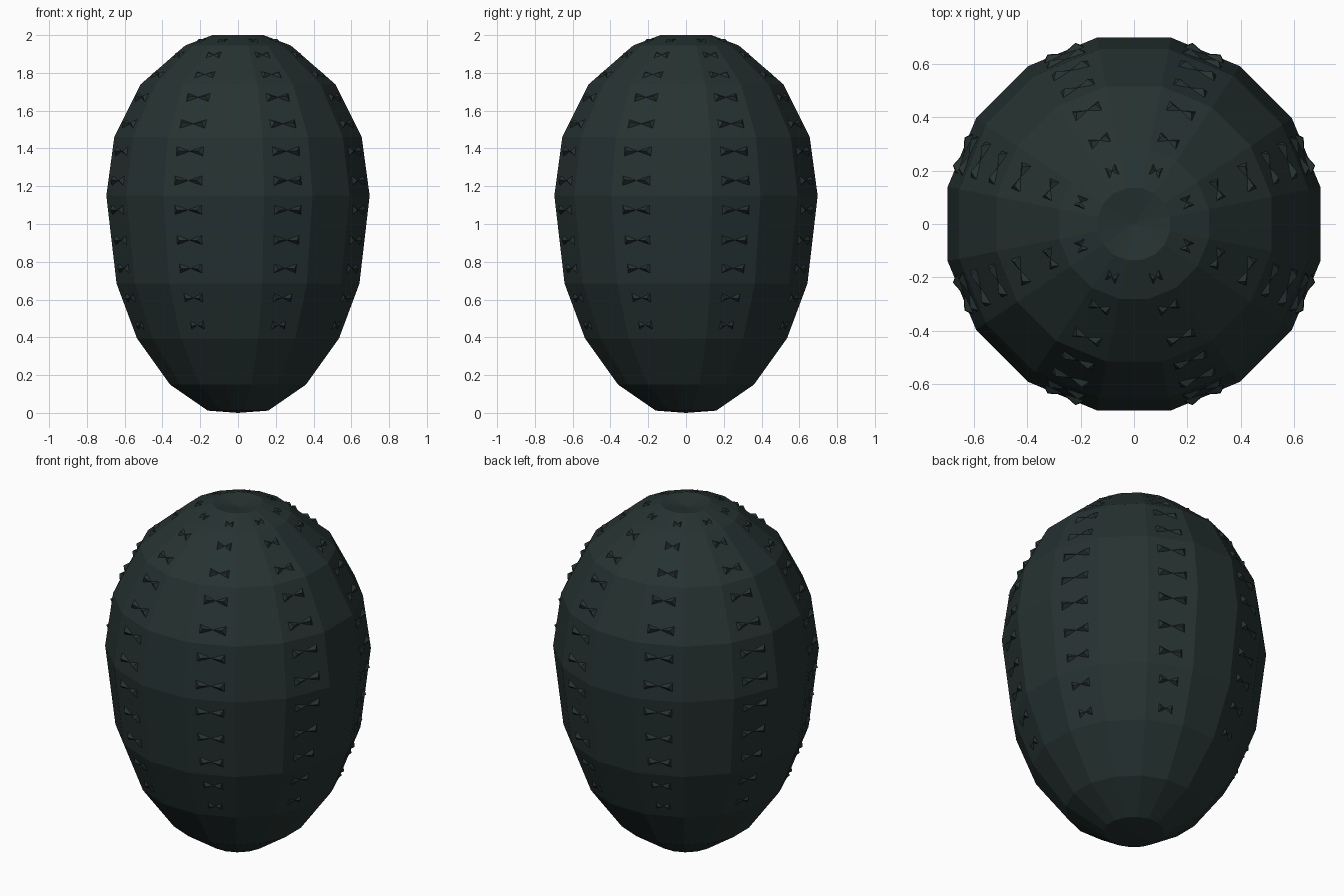
import bpy
import bmesh
import math
from mathutils import Matrix, Vector

SIDES = 16
STEP = 2 * math.pi / SIDES

cube = bpy.data.objects.get("Cube")
if cube:
    bpy.data.objects.remove(cube, do_unlink=True)

# Single dark green skin colour
skin = bpy.data.materials.new("dark_green_skin")
skin.use_nodes = True
colour = (0.019, 0.032, 0.031, 1)
skin.diffuse_color = colour
bsdf = skin.node_tree.nodes["Principled BSDF"]
bsdf.inputs["Base Color"].default_value = colour
bsdf.inputs["Roughness"].default_value = 0.8

# Distance from axis to flat side, and height
profile = [(0.16, 0.012), (0.36, 0.15), (0.535, 0.395), (0.643, 0.685),
           (0.697, 1.15), (0.655, 1.46), (0.515, 1.74), (0.28, 1.945),
           (0.135, 2.0)]


def make_object(name, bm):
    bmesh.ops.recalc_face_normals(bm, faces=bm.faces)
    mesh = bpy.data.meshes.new(name)
    bm.to_mesh(mesh)
    bm.free()
    mesh.materials.append(skin)
    obj = bpy.data.objects.new(name, mesh)
    bpy.context.collection.objects.link(obj)
    return obj


# Body: faceted egg with a shallow dimple on top
bm = bmesh.new()
rings = []
for flat, z in profile:
    r = flat / math.cos(STEP / 2)
    rings.append([bm.verts.new((r * math.cos((k + 0.5) * STEP),
                                r * math.sin((k + 0.5) * STEP), z))
                  for k in range(SIDES)])
for low, high in zip(rings, rings[1:]):
    for k in range(SIDES):
        n = (k + 1) % SIDES
        bm.faces.new((low[k], low[n], high[n], high[k]))
for ring, z in ((rings[0], 0.0), (rings[-1], 1.975)):
    centre = bm.verts.new((0, 0, z))
    for k in range(SIDES):
        bm.faces.new((ring[k], ring[(k + 1) % SIDES], centre))
make_object("egg_body", bm)


def surface(z):
    """Point and slope direction of the side at a height."""
    for (r0, z0), (r1, z1) in zip(profile, profile[1:]):
        if z0 <= z <= z1:
            t = (z - z0) / (z1 - z0)
            return r0 + t * (r1 - r0), Vector((r1 - r0, 0, z1 - z0)).normalized()


def add_scale(bm, matrix, width, height, lift):
    """Bow-tie bump: two low pyramids meeting at the middle."""
    for side in (-1, 1):
        x = side * width / 2
        points = [(0, 0, 0.002), (x, -height / 2, -0.002),
                  (x, height / 2, -0.002), (x * 0.72, 0, lift)]
        v = [bm.verts.new(matrix @ Vector(p)) for p in points]
        for a, b, c in ((0, 1, 2), (0, 1, 3), (1, 2, 3), (2, 0, 3)):
            bm.faces.new((v[a], v[b], v[c]))


# Eight columns of scales on every second side
heights = [0.465, 0.61, 0.765, 0.915, 1.075, 1.23,
           1.385, 1.53, 1.67, 1.79, 1.895, 1.97]
for column in range(SIDES // 2):
    bm = bmesh.new()
    turn = Matrix.Rotation((2 * column + 1) * STEP, 4, "Z")
    for row, z in enumerate(heights):
        r, up = surface(z)
        across = Vector((0, 1, 0))
        out = across.cross(up)
        frame = Matrix((across, up, out)).transposed().to_4x4()
        frame.translation = (r, 0, z)
        width = 0.16 - 0.0033 * (row - 5) ** 2
        add_scale(bm, turn @ frame, width, 0.055, 0.006 + 0.1 * width)
    make_object(f"scale_column_{column + 1}", bm)
